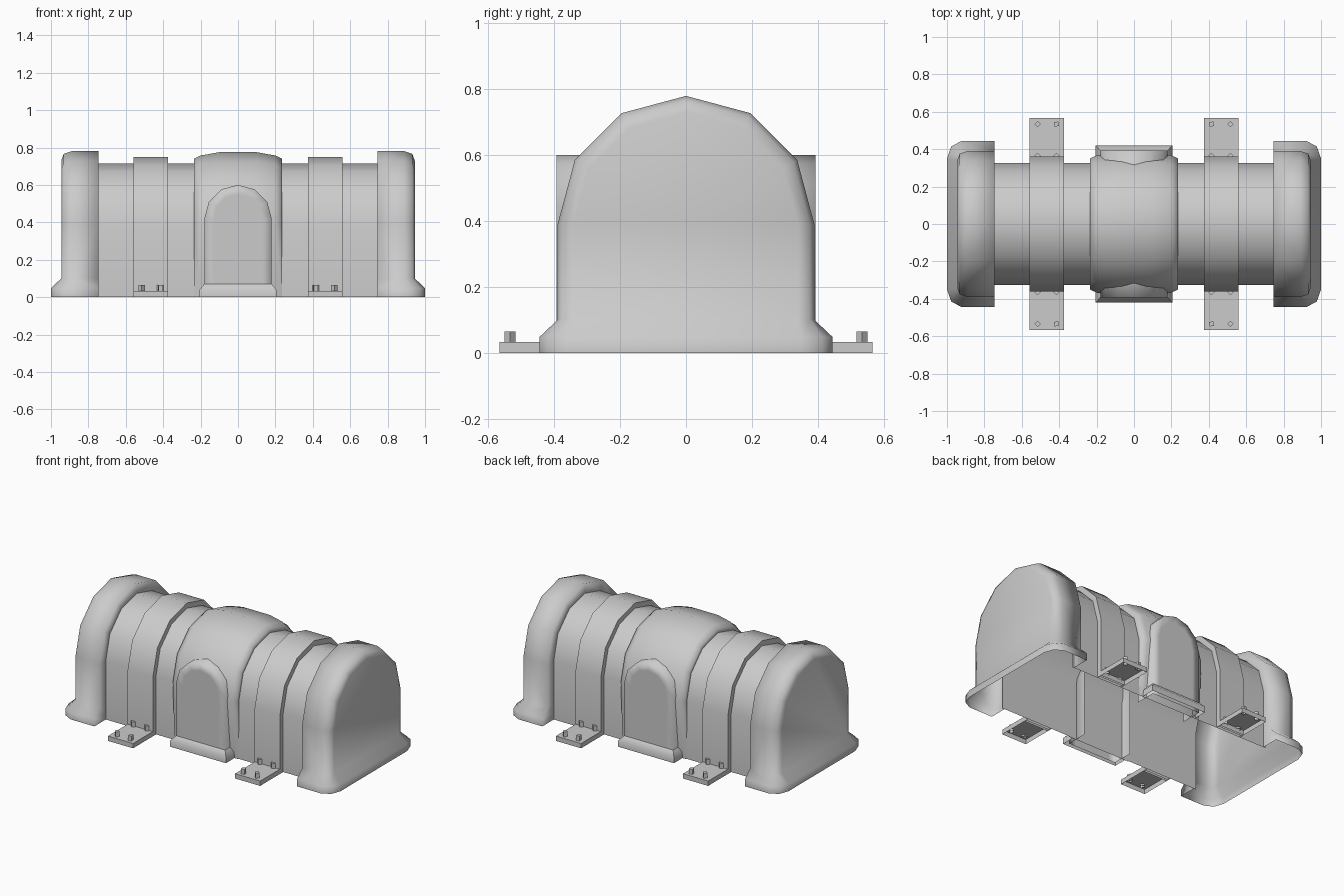
import bpy, bmesh
from math import sin, cos, pi, radians

cube = bpy.data.objects.get("Cube")
if cube:
    bpy.data.objects.remove(cube, do_unlink=True)

grey = bpy.data.materials.new("plain grey")
grey.use_nodes = True
grey.diffuse_color = (0.6, 0.6, 0.6, 1)
grey.node_tree.nodes["Principled BSDF"].inputs["Base Color"].default_value = (0.6, 0.6, 0.6, 1)
AXIS = 0.39       # height of the arch centre
BODY_R = 0.325


def finish(name, bm, angle=50):
    bmesh.ops.recalc_face_normals(bm, faces=bm.faces)
    mesh = bpy.data.meshes.new(name)
    bm.to_mesh(mesh)
    bm.free()
    mesh.materials.append(grey)
    ob = bpy.data.objects.new(name, mesh)
    bpy.context.collection.objects.link(ob)
    bpy.ops.object.select_all(action='DESELECT')
    ob.select_set(True)
    bpy.context.view_layer.objects.active = ob
    bpy.ops.object.shade_smooth_by_angle(angle=radians(angle))
    return ob


def arch(r, centre=AXIS, foot=0.0, foot_r=None):
    """Open arch outline as (across, height), from one foot to the other."""
    top = [(r * cos(i * pi / 6), centre + r * sin(i * pi / 6)) for i in range(7)]
    foot_r = foot_r or r
    return [(foot_r, foot)] + top + [(-foot_r, foot)]


def loft(bm, rows):
    """Skin rows of points with quads; returns the rows of vertices."""
    grid = [[bm.verts.new(p) for p in row] for row in rows]
    for a, b in zip(grid, grid[1:]):
        for i in range(len(a) - 1):
            bm.faces.new((a[i], a[i + 1], b[i + 1], b[i]))
    return grid


def arch_shell(name, sections, angle=50, foot_r=None):
    bm = bmesh.new()
    loft(bm, [[(x, y, z) for y, z in arch(r, foot_r=foot_r)] for x, r in sections])
    bmesh.ops.remove_doubles(bm, verts=bm.verts, dist=0.0005)
    return finish(name, bm, angle)


# Barrel vault, open underneath
arch_shell("main_body", [(-0.76, BODY_R), (0.76, BODY_R)])

# Swollen middle section, drawn in to the body at its foot
half = [(0.235, BODY_R), (0.235, 0.35), (0.2, 0.367), (0.1, 0.385)]
arch_shell("centre_housing", [(-x, r) for x, r in half] + half[::-1], 180, 0.33)


def end_cap(name, s):
    bm = bmesh.new()
    plan = [(0.745, 0.39), (0.89, 0.39), (0.932, 0.376), (0.945, 0.34)]
    flare = [(0.745, 0.445), (0.92, 0.445), (0.977, 0.415), (1.0, 0.35)]
    grid = loft(bm, [[(s * x, y, z) for y, z in arch(r, foot=0.1)] for x, r in plan])
    bm.faces.new(grid[-1])
    # flared skirt round three sides
    ring = [(s * x, y) for x, y in flare]
    ring += [(x, -y) for x, y in ring[::-1]]
    rim = [(s * x, y) for x, y in plan]
    rim += [(x, -y) for x, y in rim[::-1]]
    loft(bm, [[(x, y, 0.1) for x, y in rim],
              [(x, y, 0.048) for x, y in ring],
              [(x, y, 0) for x, y in ring]])
    # inner wall between cap rim and body
    side = [(0.445, 0), (0.445, 0.048)]
    outer = side + arch(0.39, foot=0.1) + [(-y, z) for y, z in side[::-1]]
    low = [(BODY_R, 0), (BODY_R, 0.048)]
    inner = low + arch(BODY_R, foot=0.1) + [(-y, z) for y, z in low[::-1]]
    loft(bm, [[(s * 0.745, y, z) for y, z in o] for o in (outer, inner)])
    bmesh.ops.remove_doubles(bm, verts=bm.verts, dist=0.0005)
    finish(name, bm, 180)


def box(bm, x0, x1, y0, y1, z0, z1):
    """Box without a bottom."""
    loft(bm, [[(x, y, z) for x, y in
               ((x0, y0), (x1, y0), (x1, y1), (x0, y1), (x0, y0))] for z in (z0, z1)])
    bm.faces.new([bm.verts.new((x, y, z1)) for x, y in
                  ((x0, y0), (x1, y0), (x1, y1), (x0, y1))])
    bmesh.ops.remove_doubles(bm, verts=bm.verts, dist=0.0005)


def foot_plate(name, s, t):
    bm = bmesh.new()
    box(bm, s * 0.375, s * 0.56, t * 0.345, t * 0.567, 0, 0.032)
    finish(name, bm, 30)
    # four square bolts, some turned
    for i, (x, y) in enumerate([(0.415, 0.534), (0.515, 0.534), (0.415, 0.364), (0.515, 0.364)]):
        bm = bmesh.new()
        box(bm, -0.012, 0.012, -0.012, 0.012, 0.02, 0.065)
        ob = finish(f"{name}_bolt_{i + 1}", bm, 30)
        ob.location = (s * x, t * y, 0)
        ob.rotation_euler.z = radians(10 if i == 0 else 45)


def side_bay(name, t):
    # arched bay standing out of the middle section
    bm = bmesh.new()
    grid = loft(bm, [[(x, t * y, z) for x, z in arch(0.18, 0.42)] for y in (0.25, 0.393)])
    front = bm.faces.new(grid[-1])
    bmesh.ops.recalc_face_normals(bm, faces=bm.faces)
    bmesh.ops.inset_region(bm, faces=[front], thickness=0.05)
    finish(name, bm, 180)
    # sloping plinth at its foot
    bm = bmesh.new()
    rows = []
    for w, d, z in ((0.18, 0.393, 0.07), (0.205, 0.42, 0.04), (0.205, 0.42, 0)):
        rows.append([(x, t * y, z) for x, y in ((w, 0.33), (w, d), (-w, d), (-w, 0.33))])
    loft(bm, rows)
    finish(name + "_plinth", bm, 60)


for s, sn in ((1, "left"), (-1, "right")):
    end_cap(f"{sn}_end_cap", s)
    arch_shell(f"{sn}_strap", [(s * 0.375, BODY_R), (s * 0.375, 0.36),
                               (s * 0.56, 0.36), (s * 0.56, BODY_R)])
    for t, tn in ((-1, "front"), (1, "back")):
        foot_plate(f"{sn}_{tn}_foot", s, t)
for t, tn in ((-1, "front"), (1, "back")):
    side_bay(f"{tn}_bay", t)
